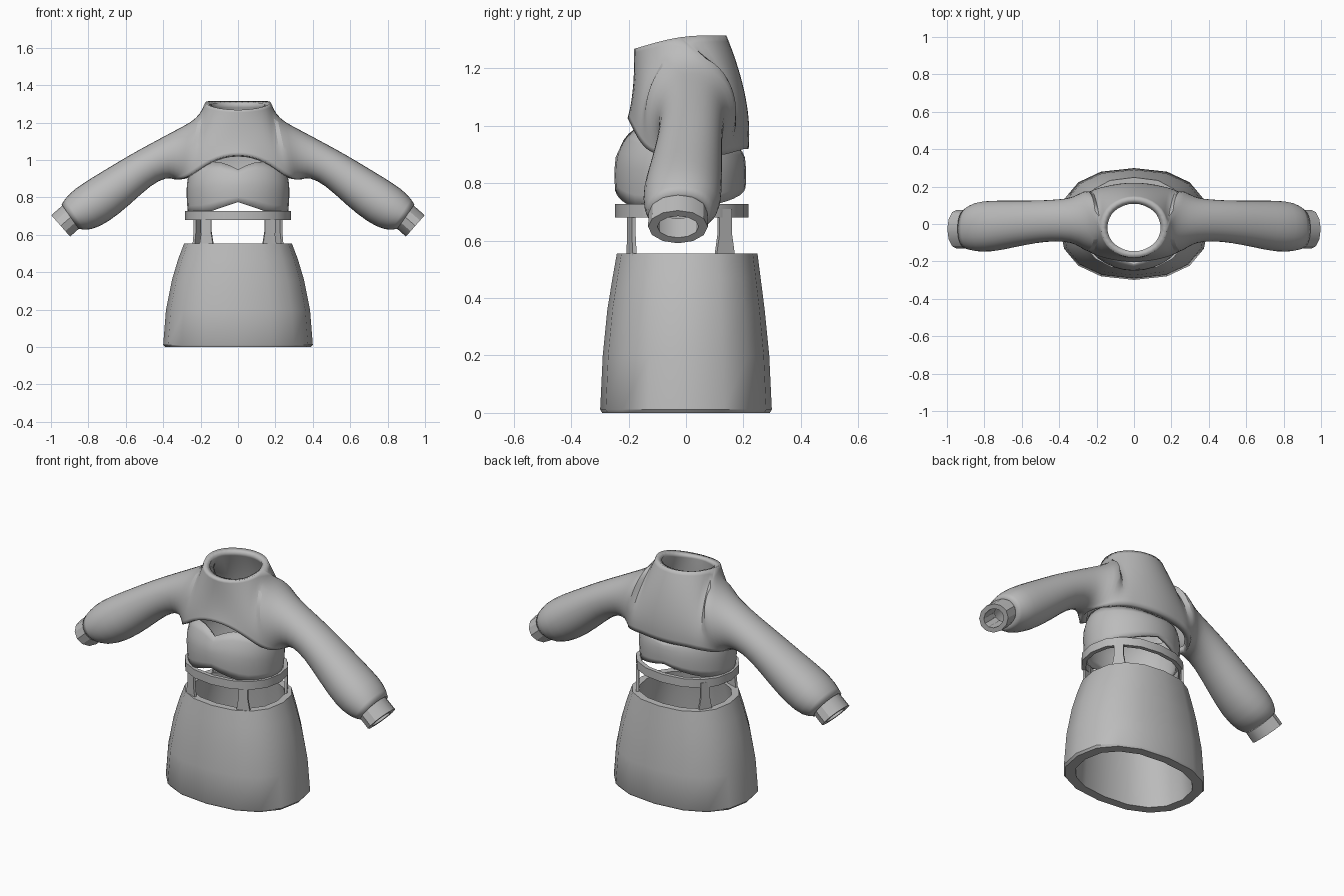
import bpy, bmesh, math
from mathutils import Matrix, Vector

if "Cube" in bpy.data.objects:
    bpy.data.objects.remove(bpy.data.objects["Cube"])

grey = bpy.data.materials.new("plain grey")
grey.diffuse_color = (0.5, 0.5, 0.5, 1)
grey.use_nodes = True
grey.node_tree.nodes["Principled BSDF"].inputs["Base Color"].default_value = grey.diffuse_color


def finish(name, bm, angle=40):
    me = bpy.data.meshes.new(name)
    bm.to_mesh(me)
    bm.free()
    ob = bpy.data.objects.new(name, me)
    bpy.context.collection.objects.link(ob)
    me.materials.append(grey)
    bpy.ops.object.select_all(action='DESELECT')
    ob.select_set(True)
    bpy.context.view_layer.objects.active = ob
    bpy.ops.object.shade_smooth_by_angle(angle=math.radians(angle))
    return ob


def spow(v, e):
    return math.copysign(abs(v) ** e, v)


def tube(name, rows, n, e=1.0, matrix=Matrix(), angle=40):
    """Closed hollow loft; rows of (z, half width, half depth, y centre)."""
    bm = bmesh.new()
    rings = []
    for z, rx, ry, cy in rows:
        rings.append([bm.verts.new(matrix @ Vector((
            rx * spow(math.cos(a), e), cy + ry * spow(math.sin(a), e), z)))
            for a in (2 * math.pi * k / n for k in range(n))])
    for i in range(len(rings)):
        a, b = rings[i], rings[(i + 1) % len(rings)]
        for k in range(n):
            m = (k + 1) % n
            bm.faces.new((a[k], a[m], b[m], b[k]))
    bmesh.ops.recalc_face_normals(bm, faces=bm.faces)
    return finish(name, bm, angle)


def lerp_table(table, x):
    for (x0, y0), (x1, y1) in zip(table, table[1:]):
        if x <= x1:
            return y0 + (y1 - y0) * max(0, (x - x0) / (x1 - x0))
    return table[-1][1]


# Skirt: flared hollow shell
tube("skirt", [(0.0, .39, .292, 0), (.012, .40, .299, 0), (.2, .385, .29, 0),
               (.36, .353, .274, 0), (.47, .32, .258, .002), (.555, .288, .245, .004),
               (.555, .25, .205, .004), (.36, .30, .23, 0), (0.0, .335, .24, 0)], 16, .85)

# Waist belt
tube("belt", [(.68, .284, .233, -.015), (.728, .284, .233, -.015),
              (.728, .26, .21, -.015), (.68, .26, .21, -.015)], 16, .9)

# Four straps joining skirt and belt, narrow in the middle
for side in (-1, 1):
    for label, x, y, turn in (("front", .168, -.19, 18), ("back", .217, .135, 58)):
        rot = Matrix.Translation((x * side, y, 0)) @ Matrix.Rotation(
            math.radians(turn * side * (1 if label == "front" else -1)), 4, 'Z')
        bm = bmesh.new()
        prev = None
        for z, w in ((.5, .042), (.56, .036), (.62, .026), (.71, .026)):
            ring = [bm.verts.new(rot @ Vector((sx * w, sy * .007, z)))
                    for sx, sy in ((-1, -1), (1, -1), (1, 1), (-1, 1))]
            if prev:
                for k in range(4):
                    m = (k + 1) % 4
                    bm.faces.new((prev[k], prev[m], ring[m], ring[k]))
            else:
                bm.faces.new(ring[::-1])
            prev = ring
        bm.faces.new(prev)
        finish(label + "_strap", bm)

# Chest band with wavy top and bottom edges
scale = [(.70, .94), (.78, .99), (.84, 1), (.89, .98), (.95, .86), (1.0, .72)]
bm = bmesh.new()
N, R = 32, 6
cols = []
for k in range(N):
    a = 2 * math.pi * k / N
    c, s = abs(math.cos(a)), math.sin(a)
    if s < 0:
        top, low = .95 + .04 * math.sin(math.pi * c), .775 - .06 * min(1, c * 1.5)
    else:
        top, low = .91 + .04 * c, .785 - .07 * c
    col = []
    for j in range(R + 1):
        z = low + (top - low) * j / R
        f = lerp_table(scale, z)
        col.append(bm.verts.new((.275 * math.cos(a) * (.5 + .5 * f), -.02 + .23 * s * f, z)))
    cols.append(col)
for k in range(N):
    a, b = cols[k], cols[(k + 1) % N]
    for j in range(R):
        bm.faces.new((a[j], b[j], b[j + 1], a[j + 1]))
band = finish("chest_band", bm)
mod = band.modifiers.new("thickness", 'SOLIDIFY')
mod.thickness = .015

# Cropped jumper: half sections from the middle to the wrist
# top x, top z, hem x, front hem z, back hem z, front hem y, front y, back y, back hem y
sections = [
    (0, 1.315, 0, 1.03, .92, -.205, -.18, .235, .22),
    (.07, 1.315, .08, 1.02, .92, -.20, -.18, .23, .215),
    (.13, 1.315, .15, .99, .92, -.185, -.175, .22, .20),
    (.165, 1.315, .20, .96, .915, -.17, -.17, .21, .19),
    (.18, 1.31, .24, .93, .91, -.15, -.17, .21, .17),
    (.20, 1.25, .28, .905, .90, -.12, -.17, .21, .14),
    (.25, 1.205, .31, .895, .895, -.07, -.16, .21, .09),
    (.33, 1.165, .345, .895, .895, .02, -.14, .18, .02),
    (.45, 1.10, .38, .905, .905, .02, -.13, .17, .02),
    (.58, 1.03, .46, .87, .87, .012, -.14, .165, .012),
    (.72, .945, .58, .755, .755, 0, -.17, .17, 0),
    (.83, .88, .69, .665, .665, -.012, -.20, .175, -.012),
    (.91, .82, .79, .618, .618, -.015, -.195, .165, -.015),
    (.945, .765, .85, .63, .63, -.025, -.17, .12, -.025)]
M = 9


def half_section(xt, zt, xb, zb, yh, ym, yt, h0, h1, s):
    """Bezier from hem to top of one side of a section."""
    pts = ((yh, 0), (ym, h0), (yt + (ym - yt) * s, h1), (yt, 1))
    out = []
    for j in range(M):
        t = j / (M - 1)
        w = ((1 - t) ** 3, 3 * t * (1 - t) ** 2, 3 * t * t * (1 - t), t ** 3)
        y = sum(a * p[0] for a, p in zip(w, pts))
        v = sum(a * p[1] for a, p in zip(w, pts))
        out.append((xb + (xt - xb) * v, y, zb + (zt - zb) * v))
    return out


bm = bmesh.new()
fronts, backs = [], []
for xt, zt, xb, zf, zb, yhf, yf, yb, yhb in sections:
    neck = xt < .19
    w = math.sqrt(max(0, 1 - (xt / .18) ** 2))
    mid = -.02 if neck else (yf + yb) / 2
    h0 = .33 * min(1, (yhb - yhf) / .3)
    h1, s = (.72, .5) if neck else (1, 1)
    fronts.append([bm.verts.new(p) for p in half_section(
        xt, zt - .048 * w, xb, zf, yhf, yf, mid - .165 * w, h0, h1, s)])
    backs.append([bm.verts.new(p) for p in half_section(
        xt, zt, xb, zb, yhb, yb, mid + .165 * w, h0, h1, s)][::-1])
for strip in (fronts, backs):
    for a, b in zip(strip, strip[1:]):
        for j in range(M - 1):
            bm.faces.new((a[j], b[j], b[j + 1], a[j + 1]))
bmesh.ops.remove_doubles(bm, verts=bm.verts, dist=.0005)
jumper = finish("jumper", bm, 50)
mod = jumper.modifiers.new("mirror", 'MIRROR')
mod.use_clip = True
mod = jumper.modifiers.new("smooth", 'SUBSURF')
mod.levels = mod.render_levels = 1
mod = jumper.modifiers.new("thickness", 'SOLIDIFY')
mod.thickness = .035
# keep the edge-angle shading after the shape modifiers
for m in [m for m in jumper.modifiers if m.type == 'NODES']:
    jumper.modifiers.move(jumper.modifiers.find(m.name), len(jumper.modifiers) - 1)

# Cuffs: short faceted tubes along the wrist direction
for side in (-1, 1):
    axis = Vector((.75 * side, 0, -.66)).normalized()
    depth = Vector((0, 1, 0))
    across = depth.cross(axis)
    m = Matrix((across, depth, axis)).transposed().to_4x4()
    m.translation = Vector((.948 * side, -.028, .648))
    tube("cuff", [(-.10, .076, .102, 0), (0, .076, .104, 0),
                  (0, .05, .072, 0), (-.10, .05, .072, 0)], 12, 1, m, 30)
